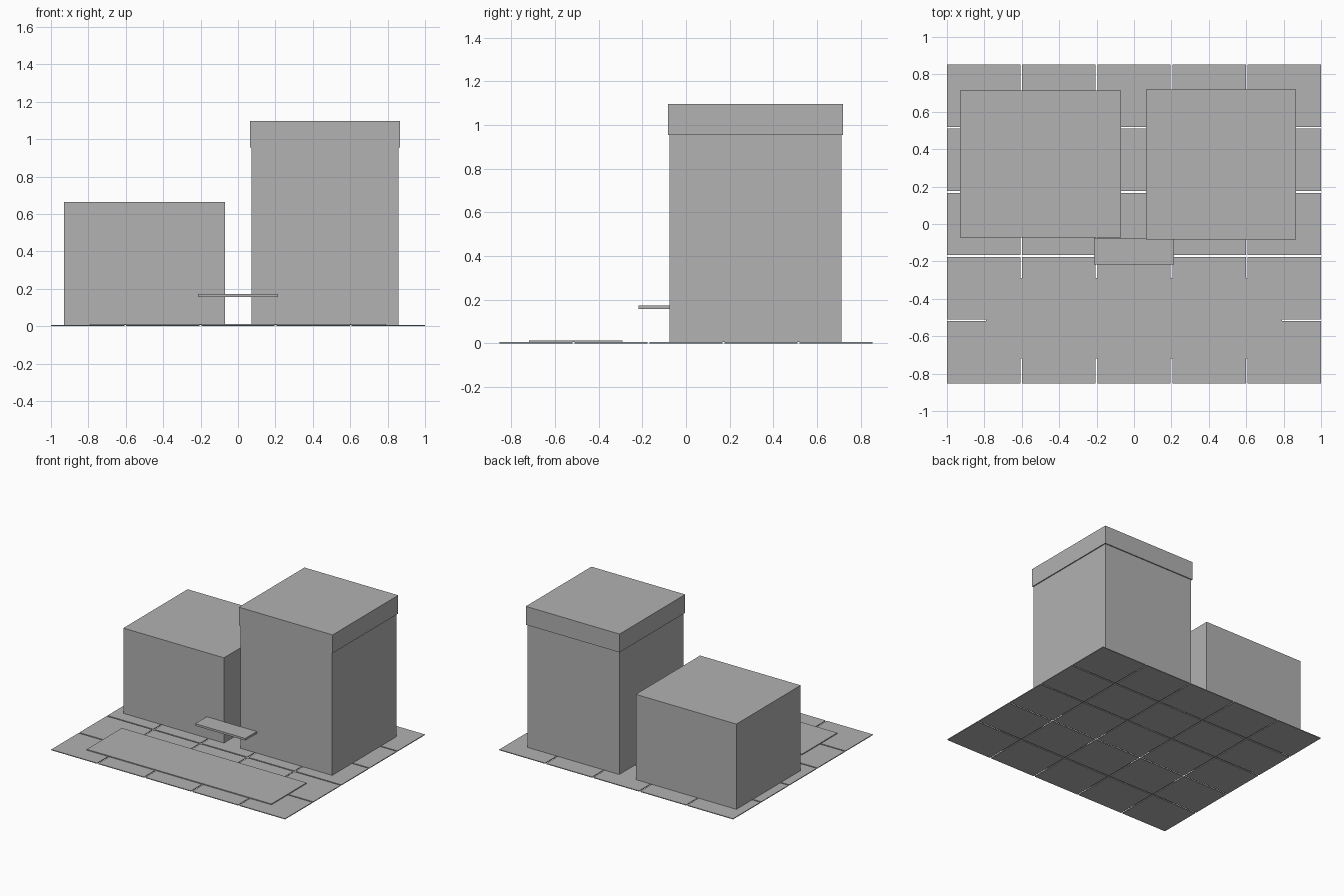
import bpy

if "Cube" in bpy.data.objects:
    bpy.data.objects.remove(bpy.data.objects["Cube"])

grey = bpy.data.materials.new("concrete_grey")
grey.diffuse_color = (0.445, 0.445, 0.445, 1)
grey.use_nodes = True
grey.node_tree.nodes["Principled BSDF"].inputs["Base Color"].default_value = grey.diffuse_color


def box(name, x, y, z):
    """Axis-aligned box from (min, max) pairs."""
    bpy.ops.mesh.primitive_cube_add(
        size=1, location=[(a + b) / 2 for a, b in (x, y, z)])
    ob = bpy.context.object
    ob.name = name
    ob.scale = [b - a for a, b in (x, y, z)]
    bpy.ops.object.transform_apply(location=False, rotation=False, scale=True)
    ob.data.materials.append(grey)
    return ob


# Paving: 5 x 5 slabs separated by narrow joints
COUNT, JOINT, PAVE = 5, 0.01, 0.006
HALF_X, HALF_Y = 1.0, 0.853
pitch_x = (2 * HALF_X + JOINT) / COUNT
pitch_y = (2 * HALF_Y + JOINT) / COUNT
for i in range(COUNT):
    for j in range(COUNT):
        x0 = -HALF_X + i * pitch_x
        y0 = -HALF_Y + j * pitch_y
        box(f"paving_slab_{i}_{j}", (x0, x0 + pitch_x - JOINT),
            (y0, y0 + pitch_y - JOINT), (0, PAVE))

# Forecourt strip in front of the buildings
box("forecourt", (-0.79, 0.79), (-0.72, -0.29), (PAVE, 0.013))

# Low block on the left
box("low_block", (-0.93, -0.07), (-0.072, 0.713), (PAVE, 0.665))

# Tower on the right with a slightly overhanging roof band
box("tower", (0.073, 0.859), (-0.076, 0.711), (PAVE, 0.955))
box("tower_roof_band", (0.065, 0.867), (-0.083, 0.719), (0.955, 1.097))

# Entrance canopy bridging the gap
box("entrance_canopy", (-0.214, 0.214), (-0.217, -0.076), (0.157, 0.173))
